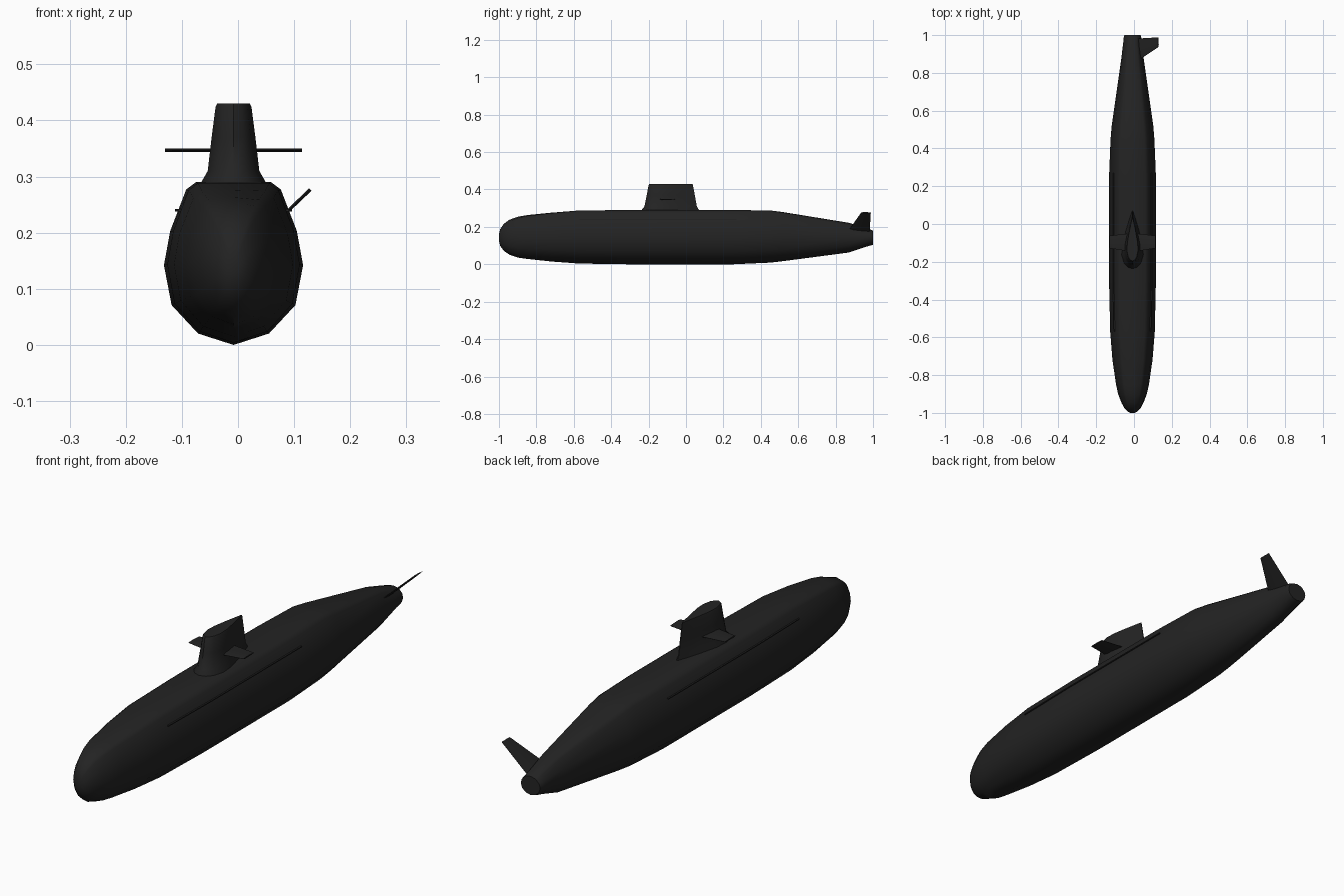
import bpy, bmesh, math
from mathutils import Vector

if "Cube" in bpy.data.objects:
    bpy.data.objects.remove(bpy.data.objects["Cube"])

CX = -0.008  # hull centreline

black = bpy.data.materials.new("matte_black")
black.diffuse_color = (0.017, 0.017, 0.017, 1)
black.use_nodes = True
black.node_tree.nodes["Principled BSDF"].inputs["Base Color"].default_value = black.diffuse_color


def loft(name, rings, angle=40):
    """Skin a list of closed rings and cap both ends."""
    bm = bmesh.new()
    vr = [[bm.verts.new(p) for p in r] for r in rings]
    n = len(vr[0])
    for a, b in zip(vr, vr[1:]):
        for i in range(n):
            j = (i + 1) % n
            bm.faces.new((a[i], a[j], b[j], b[i]))
    bm.faces.new(vr[0][::-1])
    bm.faces.new(vr[-1])
    bmesh.ops.recalc_face_normals(bm, faces=bm.faces)
    me = bpy.data.meshes.new(name)
    bm.to_mesh(me)
    bm.free()
    me.materials.append(black)
    ob = bpy.data.objects.new(name, me)
    bpy.context.collection.objects.link(ob)
    bpy.ops.object.select_all(action='DESELECT')
    ob.select_set(True)
    bpy.context.view_layer.objects.active = ob
    bpy.ops.object.shade_smooth_by_angle(angle=math.radians(angle))
    return ob


# Hull: normalised half section (bottom to deck), scaled along the length
half = [(0, -1), (0.51, -0.86), (0.89, -0.51), (1, -0.02),
        (0.91, 0.4), (0.68, 0.91), (0.54, 1), (0, 1)]
section = half + [(-x, z) for x, z in half[-2:0:-1]]

# y, half width, bottom, top, roundness
stations = [
    (-1.0, 0.012, 0.125, 0.160, 1), (-0.993, 0.026, 0.098, 0.188, 1),
    (-0.975, 0.043, 0.073, 0.215, 0.9), (-0.945, 0.059, 0.052, 0.238, 0.7),
    (-0.90, 0.076, 0.036, 0.254, 0.5), (-0.85, 0.087, 0.029, 0.263, 0.3),
    (-0.72, 0.106, 0.015, 0.276, 0.1), (-0.57, 0.118, 0.004, 0.288, 0),
    (-0.30, 0.124, 0.0, 0.290, 0), (0.25, 0.124, 0.0, 0.290, 0),
    (0.45, 0.116, 0.009, 0.288, 0), (0.52, 0.110, 0.017, 0.279, 0.1),
    (0.87, 0.060, 0.063, 0.222, 0.7), (0.96, 0.049, 0.093, 0.195, 1),
    (0.985, 0.047, 0.100, 0.186, 1), (1.0, 0.043, 0.105, 0.180, 1)]

rings = []
for y, w, lo, hi, rnd in stations:
    ring = []
    for x, z in section:
        r = Vector((x, z)).lerp(Vector((x, z)).normalized(), rnd)
        ring.append((CX + w * r.x, y, (lo + hi) / 2 + (hi - lo) / 2 * r.y))
    rings.append(ring)
loft("hull", rings)

# Sail: teardrop section, flared into the deck
tear = [(0, 0), (0.03, 0.45), (0.1, 0.78), (0.24, 1), (0.42, 0.93),
        (0.65, 0.62), (0.85, 0.3), (1, 0.04)]
tear += [(t, -w) for t, w in tear[:0:-1]]


def teardrop(y0, y1, w, z):
    return [(CX + w * s, y0 + (y1 - y0) * t, z) for t, s in tear]


loft("sail", [teardrop(*a) for a in [
    (-0.24, 0.072, 0.060, 0.27), (-0.238, 0.07, 0.058, 0.289),
    (-0.222, 0.058, 0.046, 0.310), (-0.210, 0.047, 0.039, 0.37),
    (-0.200, 0.037, 0.032, 0.424), (-0.196, 0.035, 0.029, 0.430)]])


def fin(name, root, tip, root_y, tip_y, thick):
    """Thin tapered blade from root (x, z) to tip (x, z)."""
    d = Vector((tip[0] - root[0], tip[1] - root[1])).normalized()
    n = Vector((-d.y, d.x)) * thick / 2
    out = []
    for (x, z), (a, b) in ((root, root_y), (tip, tip_y)):
        ring = []
        for t, s in ((0, 0.15), (0.2, 1), (0.6, 0.8), (1, 0.15),
                     (1, -0.15), (0.6, -0.8), (0.2, -1), (0, -0.15)):
            ring.append((x + n.x * s, a + (b - a) * t, z + n.y * s))
        out.append(ring)
    loft(name, out, 30)


# Sail planes and raised casing seams, both sides
for s, side in ((1, "right"), (-1, "left")):
    fin("sail_plane_" + side, (CX + s * 0.02, 0.347), (CX + s * 0.122, 0.347),
        (-0.145, -0.05), (-0.128, -0.062), 0.006)
    rail = []
    for y in (-0.57, -0.3, 0.27):
        w = 0.118 if y < -0.5 else 0.124
        x0, x1 = CX + s * w * 0.7, CX + s * (w * 0.83 + 0.001)
        rail.append([(x0, y, 0.238), (x1, y, 0.238),
                     (x1, y, 0.242), (x0, y, 0.242)])
    loft("casing_seam_" + side, rail, 30)

# Single raked tail fin
fin("tail_fin", (0.022, 0.175), (0.129, 0.277), (0.865, 0.982), (0.937, 0.988), 0.006)
